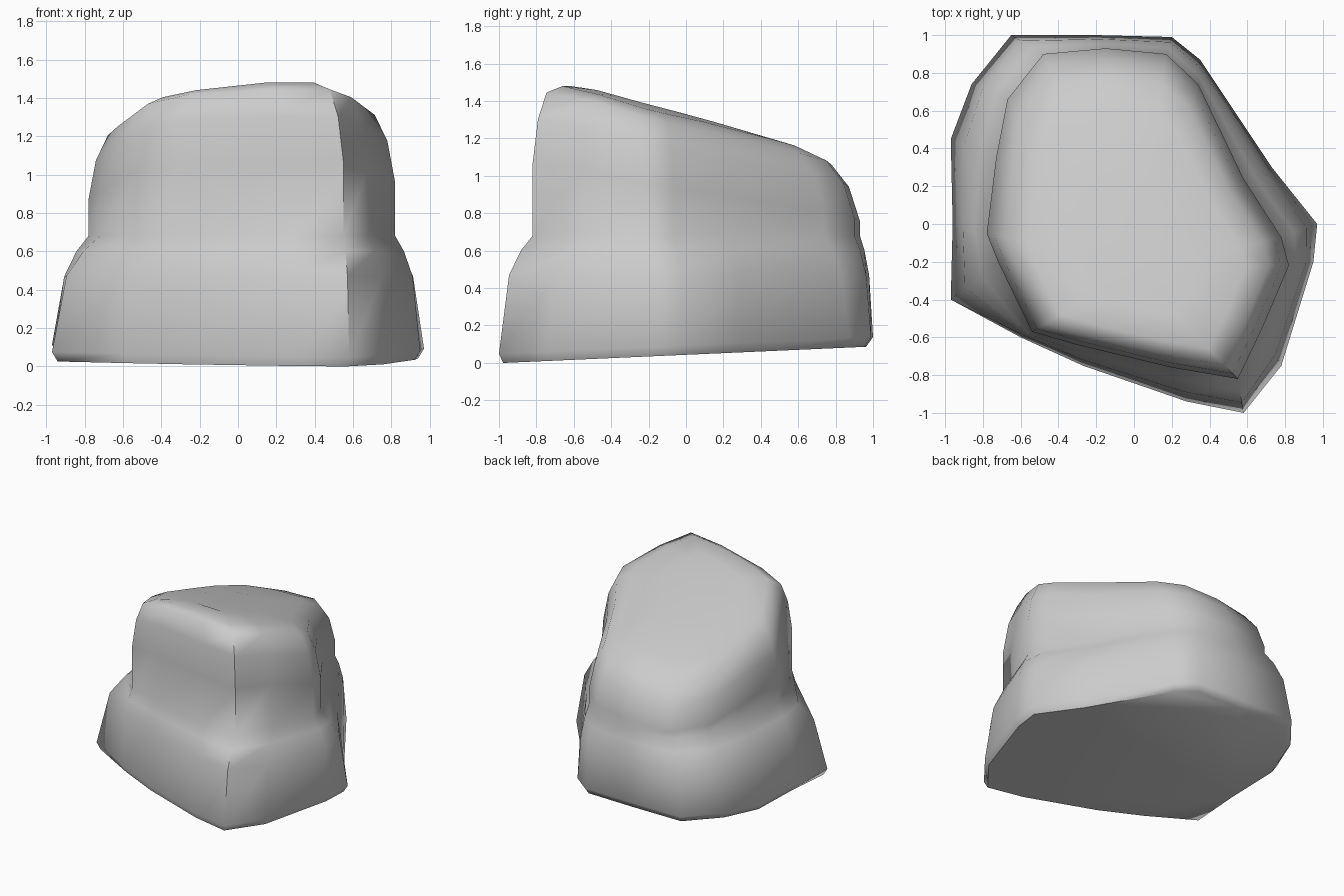
import bpy, bmesh, math
from mathutils import Vector

default_cube = bpy.data.objects.get("Cube")
if default_cube:
    bpy.data.objects.remove(default_cube, do_unlink=True)

# Footprint of the wide base, and of the narrower upper block, point for point
BASE = [(.97, 0), (.73, .3), (.35, .87), (.2, .99), (-.2, 1), (-.65, 1),
        (-.86, .74), (-.97, .45), (-.96, 0), (-.97, -.4), (-.6, -.6),
        (-.27, -.75), (.28, -.94), (.58, -1), (.78, -.75), (.95, -.2)]
UPPER = [(.78, -.07), (.58, .24), (.34, .74), (.17, .9), (-.15, .93), (-.48, .9),
         (-.67, .66), (-.73, .35), (-.78, -.05), (-.72, -.2), (-.54, -.57),
         (-.3, -.64), (.2, -.76), (.55, -.82), (.68, -.55), (.82, -.22)]
CROWN_CENTRE = Vector((0, -.25))


def floor_height(p):
    return .0445 * (p.y + .97)


def crown_height(p):
    return min(1.48, 1.32 - .27 * p.y - .13 * (p.x - .2) ** 2)


def ring_points(blend, scale, height):
    """One closed ring between the two footprints, pulled in towards the crown."""
    points = []
    for b, u in zip(BASE, UPPER):
        p = Vector(b).lerp(Vector(u), blend)
        p = CROWN_CENTRE + (p - CROWN_CENTRE) * scale
        points.append((p.x, p.y, height(p)))
    return points


# Rings from the tilted underside, over the shelf and up to the sloping crown
LEVELS = [
    (0, .97, floor_height),
    (0, 1, lambda p: floor_height(p) + .05),
    (.3, 1, lambda p: .47),
    (.65, 1, lambda p: .6),
    (1, 1, lambda p: .68),
    (1, 1, lambda p: .72 * crown_height(p)),
    (1, .95, lambda p: .88 * crown_height(p)),
    (1, .87, lambda p: crown_height(p) - .035),
    (1, .72, crown_height),
    (1, .4, lambda p: crown_height(p) + .01),
]

bm = bmesh.new()
rings = [[bm.verts.new(co) for co in ring_points(*level)] for level in LEVELS]
count = len(BASE)
for low, high in zip(rings, rings[1:]):
    for i in range(count):
        j = (i + 1) % count
        bm.faces.new((low[i], low[j], high[j], high[i]))
bm.faces.new(reversed(rings[0]))
bm.faces.new(rings[-1])
bmesh.ops.recalc_face_normals(bm, faces=bm.faces)

mesh = bpy.data.meshes.new("boulder")
bm.to_mesh(mesh)
bm.free()
boulder = bpy.data.objects.new("boulder", mesh)
bpy.context.collection.objects.link(boulder)

# Plain stone colour
stone = bpy.data.materials.new("grey_stone")
stone.use_nodes = True
colour = (.6, .6, .6, 1)
stone.diffuse_color = colour
stone.node_tree.nodes["Principled BSDF"].inputs["Base Color"].default_value = colour
mesh.materials.append(stone)

# Soft shading, with only the underside edge kept crisp
bpy.context.view_layer.objects.active = boulder
boulder.select_set(True)
bpy.ops.object.shade_smooth_by_angle(angle=math.radians(60))
